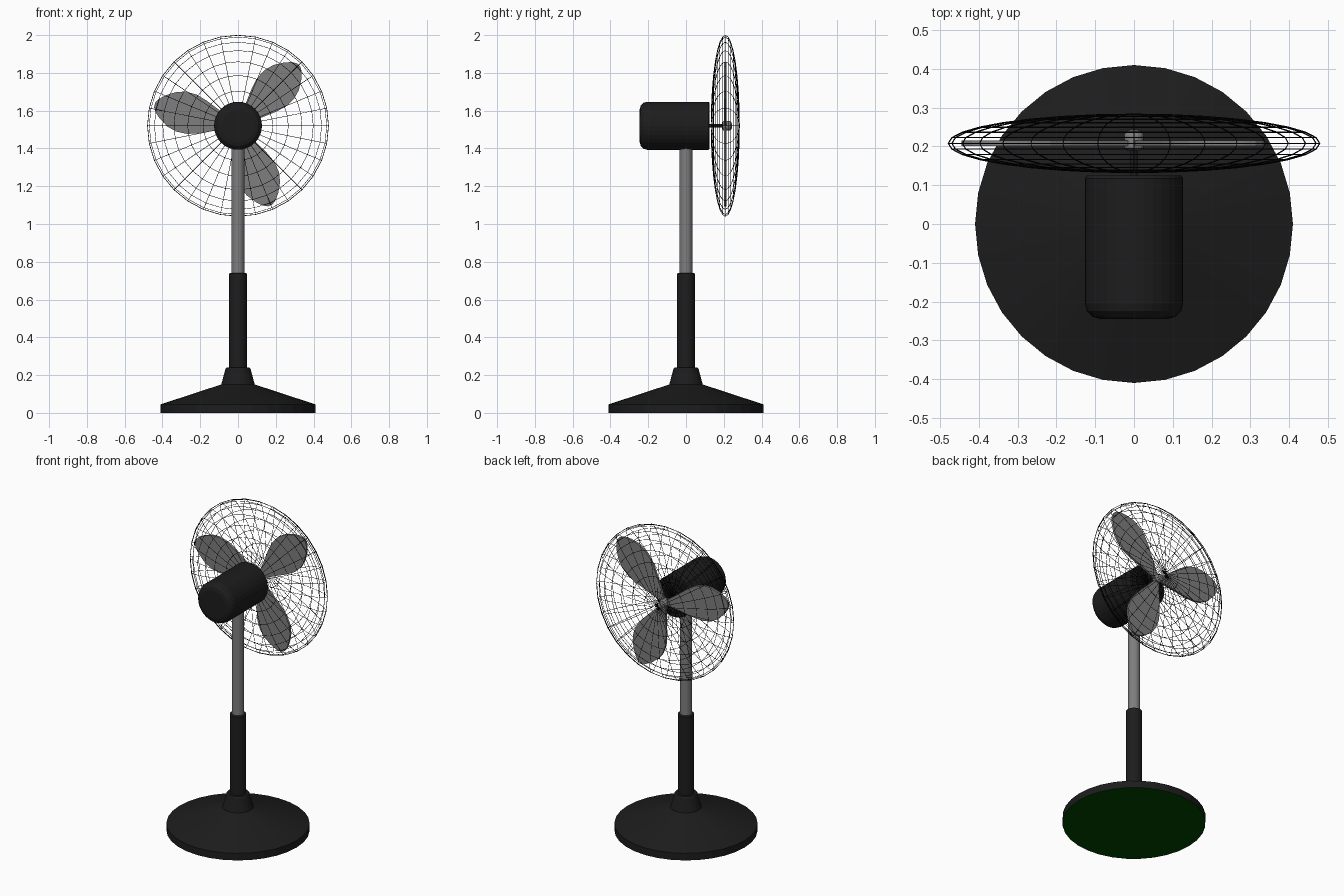
import bpy
import bmesh
from math import cos, sin, pi, radians
from mathutils import Matrix, Vector

cube = bpy.data.objects.get("Cube")
if cube:
    bpy.data.objects.remove(cube, do_unlink=True)


def material(name, r, g, b):
    mat = bpy.data.materials.new(name)
    mat.use_nodes = True
    mat.diffuse_color = (r, g, b, 1)
    mat.node_tree.nodes["Principled BSDF"].inputs["Base Color"].default_value = (r, g, b, 1)
    return mat


plastic = material("charcoal_plastic", 0.012, 0.012, 0.012)
steel = material("grey_metal", 0.21, 0.21, 0.21)
wire = material("black_wire", 0.001, 0.001, 0.001)
felt = material("dark_green_felt", 0, 0.06, 0)

AXIS_Z = 1.52    # height of the motor axis
CAGE_Y = 0.208   # depth of the cage and blades


def finish(name, bm, *mats):
    mesh = bpy.data.meshes.new(name)
    bm.to_mesh(mesh)
    bm.free()
    for mat in mats:
        mesh.materials.append(mat)
    obj = bpy.data.objects.new(name, mesh)
    bpy.context.collection.objects.link(obj)
    return obj


def lathe(name, profile, *mats, along_y=False, sides=32):
    """Closed turned solid from (radius, position) pairs, low end first."""
    bm = bmesh.new()
    rings = []
    for radius, pos in profile:
        angles = [2 * pi * i / sides for i in range(sides)]
        rings.append([bm.verts.new((radius * cos(a), radius * sin(a), pos)) for a in angles])
    for low, high in zip(rings, rings[1:]):
        for i in range(sides):
            j = (i + 1) % sides
            bm.faces.new((low[i], low[j], high[j], high[i]))
    bm.faces.new(rings[0][::-1])
    bm.faces.new(rings[-1])
    if len(mats) > 1:   # second colour goes on the underside
        bm.normal_update()
        for face in bm.faces:
            face.material_index = int(face.normal.z < -0.9)
    if along_y:
        turn = Matrix.Translation((0, 0, AXIS_Z)) @ Matrix.Rotation(-pi / 2, 4, "X")
        bmesh.ops.transform(bm, matrix=turn, verts=bm.verts)
    return finish(name, bm, *mats)


# Stand
lathe("base", [(0.41, 0), (0.41, 0.045), (0.09, 0.15)], plastic, felt)
lathe("base_collar", [(0.09, 0.145), (0.066, 0.235), (0.061, 0.24)], plastic)
lathe("lower_tube", [(0.047, 0.2), (0.047, 0.737), (0.042, 0.74)], plastic)
lathe("upper_pole", [(0.035, 0.7), (0.035, 1.42)], steel)

# Motor housing with a rounded end
bevel = 0.04
rounded = [(0.127 - bevel * (1 - sin(a)), -0.205 - bevel * cos(a))
           for a in [pi / 2 * i / 3 for i in range(4)]]
lathe("motor_housing", rounded + [(0.127, 0.118), (0.122, 0.125)], plastic, along_y=True)
lathe("drive_shaft", [(0.009, 0.12), (0.009, 0.21)], plastic, along_y=True, sides=16)
lathe("blade_hub", [(0.018, 0.19), (0.026, 0.196), (0.026, 0.228), (0.02, 0.24), (0.008, 0.244)],
      steel, along_y=True, sides=16)

# Leaf-shaped blades, as (distance, half width) along each blade's axis
leaf = [(0.01, 0.012), (0.12, 0.058), (0.19, 0.088), (0.25, 0.107), (0.31, 0.109),
        (0.36, 0.095), (0.41, 0.064), (0.44, 0.037), (0.455, 0.012)]
for number, angle in enumerate((45, 166, -68)):
    bm = bmesh.new()
    outline = leaf + [(r, -w) for r, w in reversed(leaf)]
    face = bm.faces.new([bm.verts.new((r, -0.007, w)) for r, w in outline])
    extruded = bmesh.ops.extrude_face_region(bm, geom=[face])["geom"]
    moved = [v for v in extruded if isinstance(v, bmesh.types.BMVert)]
    bmesh.ops.translate(bm, verts=moved, vec=Vector((0, 0.014, 0)))
    bmesh.ops.recalc_face_normals(bm, faces=bm.faces)
    place = (Matrix.Translation((0, CAGE_Y, AXIS_Z))
             @ Matrix.Rotation(radians(-angle), 4, "Y"))
    bmesh.ops.transform(bm, matrix=place, verts=bm.verts)
    finish(f"blade_{number + 1}", bm, steel)

# Wire cage: flattened sphere grid turned into thin bars
bm = bmesh.new()
shape = (Matrix.Translation((0, CAGE_Y, AXIS_Z))
         @ Matrix.Diagonal((0.479, 0.075, 0.479, 1))
         @ Matrix.Rotation(pi / 2, 4, "X"))
bmesh.ops.create_uvsphere(bm, u_segments=32, v_segments=16, radius=1, matrix=shape)
cage = finish("wire_cage", bm, wire)
bars = cage.modifiers.new("bars", "WIREFRAME")
bars.thickness = 0.0035
bars.offset = 0
bars.use_even_offset = False
bars.use_replace = True
